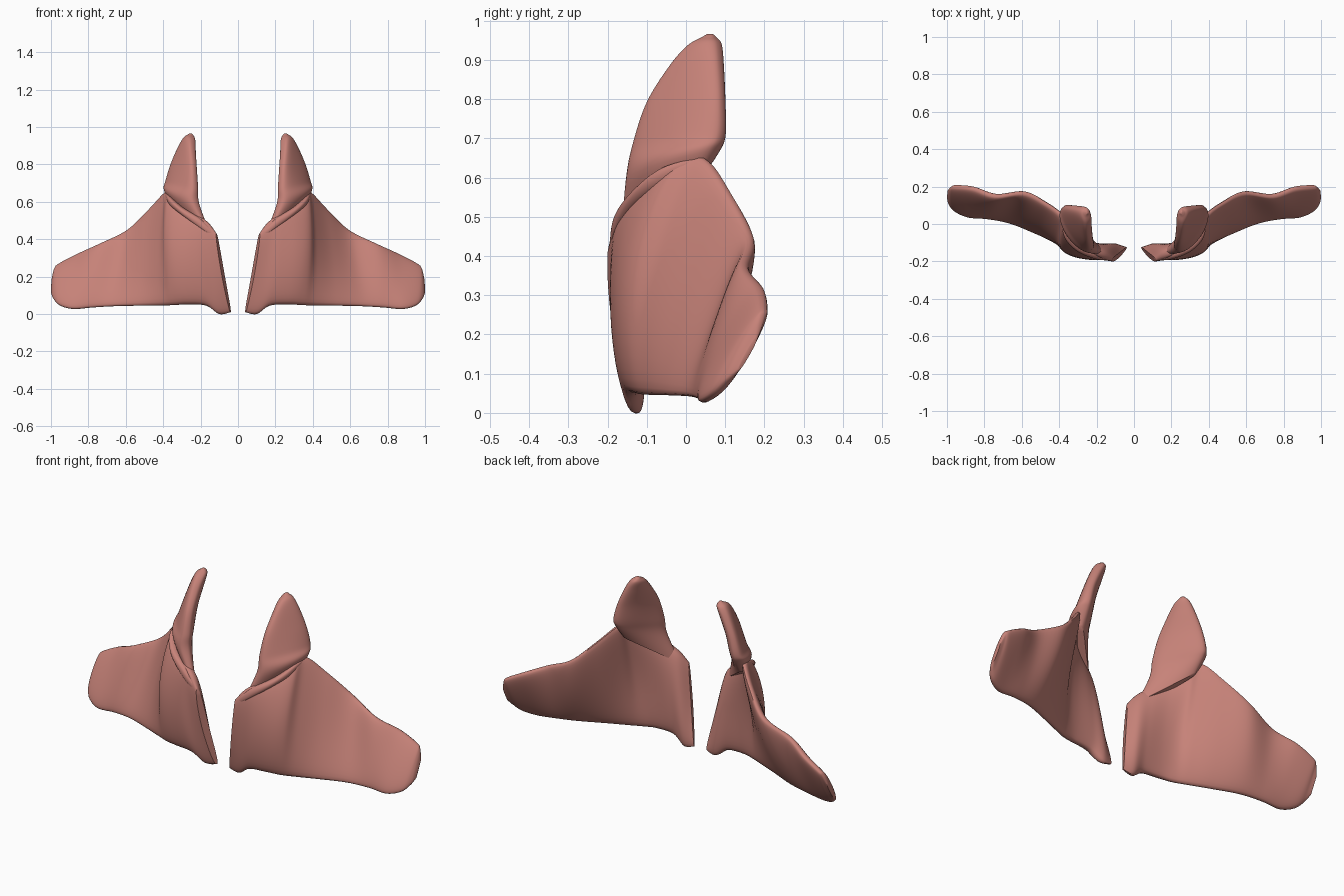
import bpy
import bmesh
import math
from mathutils import Vector

default = bpy.data.objects.get("Cube")
if default:
    bpy.data.objects.remove(default, do_unlink=True)

# One flesh colour for every part
flesh = bpy.data.materials.new("flesh pink")
flesh.use_nodes = True
colour = (0.57, 0.225, 0.19, 1)
flesh.diffuse_color = colour
shader = flesh.node_tree.nodes["Principled BSDF"]
shader.inputs["Base Color"].default_value = colour
shader.inputs["Roughness"].default_value = 0.6

RING = 40
STEPS = 7


def spline(p0, p1, p2, p3, t):
    """Catmull-Rom blend of four values or vectors."""
    return 0.5 * (2 * p1 + (p2 - p0) * t
                  + (2 * p0 - 5 * p1 + 4 * p2 - p3) * t ** 2
                  + (3 * p1 - p0 - 3 * p2 + p3) * t ** 3)


def refine(sections):
    """Insert smooth in-between sections."""
    last = len(sections) - 1
    result = []
    for i in range(last):
        near = [sections[min(max(i + k, 0), last)] for k in (-1, 0, 1, 2)]
        for step in range(STEPS):
            result.append([spline(*values, step / STEPS) for values in zip(*near)])
    return result + [sections[last]]


def loft(name, sections, normal):
    """Skin flattened rings, each running from a start edge to an end edge.
    A section is (start, end, half thickness, bow along the normal)."""
    normal = Vector(normal).normalized()
    sections = [(Vector(a), Vector(b), h, bow) for a, b, h, bow in sections]
    bm = bmesh.new()
    rings = []
    for a, b, half, bow in refine(sections):
        ring = []
        for k in range(RING):
            angle = 2 * math.pi * k / RING
            t = 0.5 - 0.5 * math.cos(angle)
            s = math.sin(angle)
            swell = math.copysign(abs(s) ** 0.7, s) * half
            middle = bow * math.sin(math.pi * t)
            ring.append(bm.verts.new(a.lerp(b, t) + normal * (swell + middle)))
        rings.append(ring)
    for lower, upper in zip(rings, rings[1:]):
        for k in range(RING):
            n = (k + 1) % RING
            bm.faces.new((lower[k], lower[n], upper[n], upper[k]))
    bm.faces.new(rings[0])
    bm.faces.new(rings[-1])
    bmesh.ops.recalc_face_normals(bm, faces=bm.faces)
    mesh = bpy.data.meshes.new(name)
    bm.to_mesh(mesh)
    bm.free()
    mesh.materials.append(flesh)
    obj = bpy.data.objects.new(name, mesh)
    bpy.context.collection.objects.link(obj)
    mirror = obj.modifiers.new("other side", "MIRROR")
    mirror.use_mirror_merge = False
    bpy.ops.object.select_all(action="DESELECT")
    obj.select_set(True)
    bpy.context.view_layer.objects.active = obj
    bpy.ops.object.shade_smooth_by_angle(angle=math.radians(50))
    return obj


# Broad sheet: inner foot to outer tip, each section from lower to upper edge
loft("wing_sheet", [
    ((.04, -.13, .01), (.115, -.19, .43), .022, .01),
    ((.10, -.13, .00), (.16, -.165, .49), .044, .003),
    ((.17, -.14, .045), (.225, -.135, .535), .05, .012),
    ((.27, -.135, .052), (.305, -.085, .58), .047, .026),
    ((.34, -.118, .048), (.367, -.02, .63), .042, .035),
    ((.41, -.09, .046), (.389, .045, .65), .036, .022),
    ((.52, -.045, .045), (.475, .11, .56), .032, .0),
    ((.66, .01, .042), (.59, .165, .45), .032, -.01),
    ((.78, .035, .035), (.74, .15, .375), .032, -.005),
    ((.88, .043, .027), (.86, .19, .32), .032, .0),
    ((.95, .072, .045), (.955, .20, .27), .028, .0),
    ((.985, .105, .08), (.98, .195, .245), .018, .0),
    ((.998, .135, .11), (.995, .18, .19), .006, .0),
], (.4, -.9, .2))

# Upright horn: base to point, each section from front to back edge
loft("upper_horn", [
    ((.15, -.165, .43), (.36, .03, .59), .02, .01),
    ((.22, -.145, .59), (.38, .075, .665), .05, .014),
    ((.225, -.13, .68), (.375, .095, .71), .045, .006),
    ((.232, -.095, .79), (.35, .095, .80), .038, -.003),
    ((.24, -.035, .885), (.31, .09, .89), .035, -.005),
    ((.243, .01, .935), (.28, .085, .94), .03, -.002),
    ((.247, .045, .957), (.263, .075, .957), .017, .0),
    ((.25, .055, .966), (.257, .068, .966), .004, .0),
], (.8, -.6, .1))

# Raised fold where the horn meets the sheet
loft("fold_ridge", [
    ((.115, -.19, .40), (.125, -.19, .435), .006, .0),
    ((.19, -.17, .45), (.2, -.165, .51), .024, .0),
    ((.285, -.125, .52), (.295, -.115, .57), .03, .0),
    ((.35, -.055, .57), (.357, -.045, .625), .03, .0),
    ((.383, .03, .61), (.386, .04, .652), .012, .0),
], (.6, -.8, .2))
